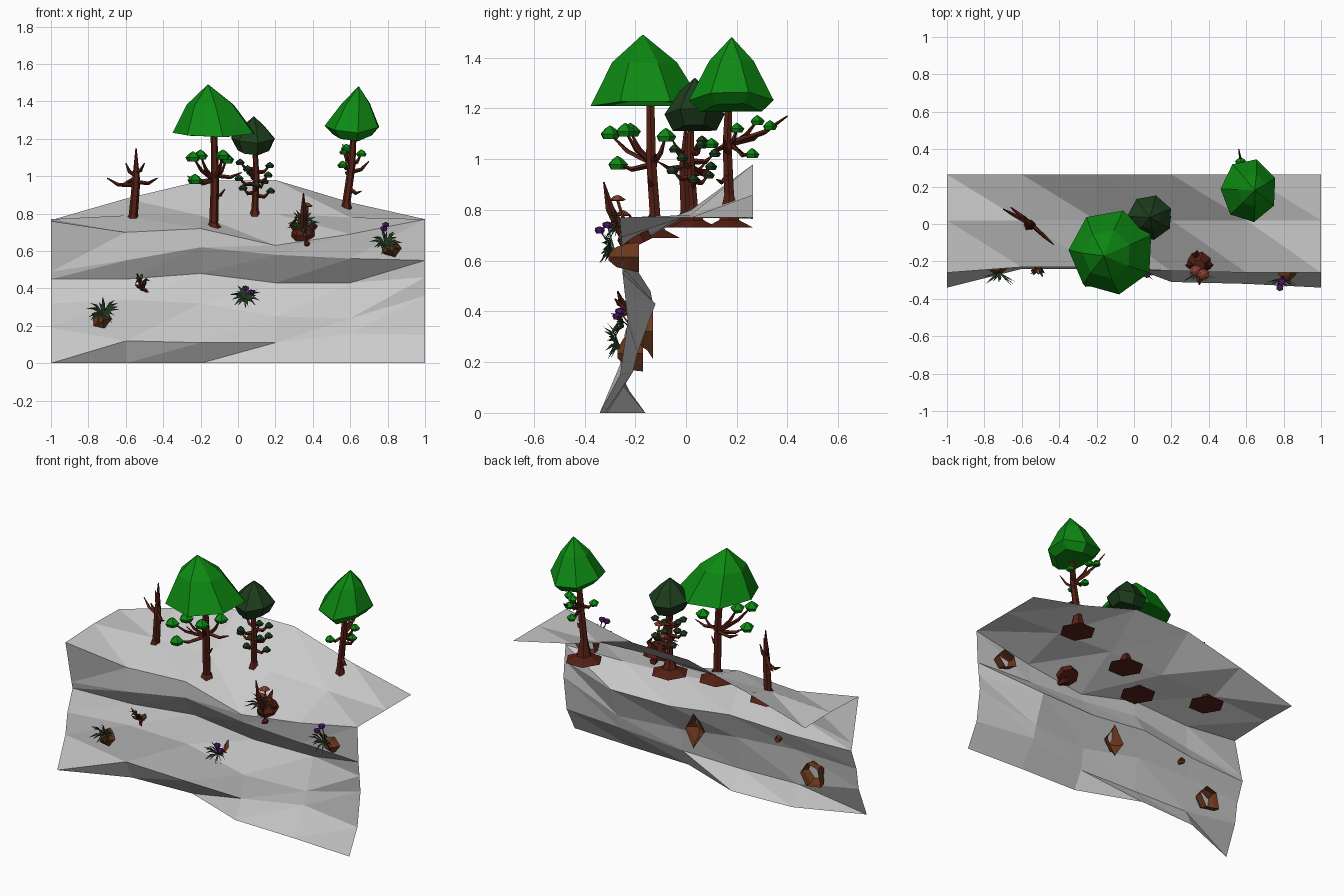
import bpy, math, random
from mathutils import Vector

if "Cube" in bpy.data.objects:
    bpy.data.objects.remove(bpy.data.objects["Cube"])
random.seed(4)


def mat(name, c):
    m = bpy.data.materials.new(name)
    m.diffuse_color = (*c, 1)
    m.use_nodes = True
    m.node_tree.nodes["Principled BSDF"].inputs["Base Color"].default_value = m.diffuse_color
    return m


BARK = mat("bark", (0.09, 0.014, 0.007))
WOOD = mat("wood", (0.15, 0.04, 0.013))
LEAF = mat("leaf", (0.004, 0.25, 0.006))
DARK = mat("dark_leaf", (0.012, 0.045, 0.012))
GRASS = mat("grass", (0.02, 0.05, 0.02))
PURPLE = mat("petal", (0.08, 0.01, 0.15))
RED = mat("mushroom", (0.25, 0.05, 0.03))


class Part:
    """Collects simple pieces into one flat-shaded object."""
    def __init__(self):
        self.v, self.f = [], []

    def loft(self, rings, start=True, end=True):
        n, b = len(rings[0]), len(self.v)
        for r in rings:
            self.v += [tuple(p) for p in r]
        for i in range(len(rings) - 1):
            for j in range(n):
                a, c = b + i * n, (j + 1) % n
                self.f.append((a + j, a + c, a + n + c, a + n + j))
        if start:
            self.f.append(tuple(range(b + n - 1, b - 1, -1)))
        if end:
            self.f.append(tuple(b + (len(rings) - 1) * n + j for j in range(n)))

    def tube(self, pts, radii, n=5):
        pts = [Vector(p) for p in pts]
        rings = []
        for i, p in enumerate(pts):
            d = (pts[min(i + 1, len(pts) - 1)] - pts[max(i - 1, 0)]).normalized()
            u = d.cross(Vector((0, 1, 0)) if abs(d.y) < .8 else Vector((1, 0, 0))).normalized()
            w = d.cross(u)
            rings.append([p + radii[i] * (u * math.cos(a) + w * math.sin(a))
                          for a in (math.tau * k / n for k in range(n))])
        self.loft(rings)

    def crown(self, c, rx, ry, low, high, apex=(0, 0), n=6, mid=.52, jit=.0):
        """Faceted dome: shallow cup, rim, shoulder ring, apex."""
        rings = []
        for s, t, k in ((.72, low, 0), (1, 0, 0), (mid, high * .6, .6), (.01, high, 1)):
            ring = []
            for j in range(n):
                a = math.tau * j / n + .4
                ring.append((c[0] + apex[0] * k + rx * s * math.cos(a),
                             c[1] + apex[1] * k + ry * s * math.sin(a),
                             c[2] + t + jit * math.cos(a * 2) * (k == 0)))
            rings.append(ring)
        self.loft(rings)

    def blade(self, p, d, w):
        p, d = Vector(p), Vector(d)
        s = d.cross(Vector((.3, 1, .2))).normalized() * w
        m = p + d * .55 + Vector((0, 0, .015))
        b = len(self.v)
        self.v += [tuple(q) for q in (p - s * .5, p + s * .5, m + s, m - s, p + d)]
        self.f += [(b, b + 1, b + 2, b + 3), (b + 3, b + 2, b + 4)]

    def done(self, name, m=None):
        me = bpy.data.meshes.new(name)
        me.from_pydata(self.v, [], self.f)
        if m:
            me.materials.append(m)
        ob = bpy.data.objects.new(name, me)
        bpy.context.collection.objects.link(ob)


# Cliff: open faceted sheet, rows of (y values, z values) over six columns
X = (-1, -.6, -.2, .2, .6, 1)
ROWS = (
    ((-.34, -.18, -.16, -.31, -.32, -.34), (0, 0, 0, 0, 0, 0)),
    ((-.26, -.24, -.24, -.25, -.21, -.26), (.19, .12, .11, .11, .16, .15)),
    ((-.24, -.22, -.20, -.23, -.19, -.23), (.32, .34, .32, .25, .24, .36)),
    ((-.19, -.17, -.14, -.13, -.12, -.24), (.45, .45, .48, .43, .43, .46)),
    ((-.20, -.23, -.23, -.24, -.24, -.25), (.49, .55, .62, .58, .56, .55)),
    ((-.26, -.23, -.23, -.25, -.26, -.26), (.76, .70, .72, .63, .69, .77)),
    ((.02, .02, .02, .02, .02, .02), (.77, .79, .79, .80, .78, .77)),
    ((.265,) * 6, (.765, .88, .975, .98, .86, .77)))
cliff = Part()
for ys, zs in ROWS:
    cliff.v += list(zip(X, ys, zs))
for r in range(len(ROWS) - 1):
    for c in range(5):
        a = r * 6 + c
        b, d, e = a + 1, a + 7, a + 6
        cliff.f += [(a, b, d), (a, d, e)] if r < 5 else [(a, b, e), (b, d, e)]
cliff.done("cliff")


# Trees: trunk on a wide root plate, branches, small leaf clumps, main crown
def trunk(name, base, ground, top, twigs, r=.022, tip=.75):
    t = Part()
    x, y, z = base
    p0, p1 = Vector((x, y, ground)), Vector(top)
    mid = p0.lerp(p1, .5) + Vector((.008, -.008, 0))
    t.tube([base, (x, y, z + .03), p0, mid, top], [.11, .045, r * 1.1, r, r * tip], 6)
    for a, b in twigs:
        s = p0.lerp(p1, a)
        e = Vector(b)
        m = s.lerp(e, .6) - Vector((0, 0, .02))
        t.tube([s, m, e], [.012, .01, .003], 4)
    t.done(name, BARK)


def clumps(name, spots, m, r):
    c = Part()
    for s in spots:
        c.crown(s, r, r, -r * .5, r * .8, n=5)
    c.done(name, m)


A = [(-.24, -.3, 1.1), (-.2, -.22, 1.11), (-.08, -.24, 1.11), (-.23, -.27, .98),
     (-.06, -.08, 1.09), (-.27, -.12, 1.0)]
trunk("big_trunk", (-.13, -.12, .69), .75, (-.13, -.14, 1.26),
      [(.45, p) for p in A] + [(.5, (.02, -.12, 1.02)), (.3, (-.07, -.15, .93))])
clumps("big_leaf_clumps", A[:5], LEAF, .042)
c = Part()
c.crown((-.12, -.15, 1.22), .23, .23, 0, .27, (-.04, -.02), 7, .57, .012)
c.done("big_crown", LEAF)

B = [(.09 + .085 * math.cos(i * 2.4), .03 + .085 * math.sin(i * 2.4), .92 + .017 * i)
     for i in range(10)]
trunk("small_trunk", (.09, .03, .73), .82, (.09, .02, 1.17),
      [(.22 + .045 * i, p) for i, p in enumerate(B)], .017)
clumps("small_leaf_clumps", B, DARK, .026)
c = Part()
c.crown((.085, .035, 1.19), .122, .122, -.065, .13, (0, 0), 7, .5, .015)
c.done("small_crown", DARK)

C = [(.58, .28, 1.15), (.57, .33, 1.13), (.6, .26, 1.02), (.56, .1, 1.06), (.66, .2, 1.12)]
trunk("right_trunk", (.58, .17, .73), .86, (.62, .17, 1.26),
      [(.5, p) for p in C] + [(.5, (.56, .4, 1.17)), (.4, (.7, .15, 1.08)), (.2, (.66, .12, .92))], .02)
clumps("right_leaf_clumps", C, LEAF, .03)
c = Part()
c.crown((.615, .18, 1.25), .152, .172, -.045, .23, (.03, .0), 7, .52, .02)
c.done("right_crown", LEAF)

trunk("dead_trunk", (-.56, .0, .73), .79, (-.545, .0, 1.15),
      [(.45, (-.7, .08, .99)), (.5, (-.43, -.11, .99)), (.6, (-.6, .05, 1.07)),
       (.65, (-.5, -.05, 1.07)), (.55, (-.66, .09, .96))], .022, .15)


# Roots set in the cliff wall: ragged shells, open at the back
def lump(name, c, r, n=6, m=WOOD):
    p = Part()
    rings = []
    for t, s in ((-1, 1), (-.2, .95), (.5, .65), (1, .2)):
        rings.append([(c[0] + r[0] * s * math.cos(math.tau * j / n) * random.uniform(.75, 1.15),
                       c[1] - r[1] * t,
                       c[2] + r[2] * s * math.sin(math.tau * j / n) * random.uniform(.75, 1.15))
                      for j in range(n)])
    p.loft(rings, start=False)
    p.done(name, m)


lump("left_root", (-.73, -.22, .235), (.08, .05, .09), 5)
lump("right_root", (.82, -.245, .615), (.075, .06, .065), 5)
lump("middle_root", (.04, -.16, .32), (.075, .03, .1), 4)
lump("twig_root", (-.51, -.2, .40), (.02, .04, .02), 5)

# Broken stump with curved splinters and mushrooms
s = Part()
s.tube([(.35, -.19, .66), (.35, -.21, .7), (.35, -.22, .75)], [.065, .065, .03], 7)
for dx, dy, h in ((-.06, 0, .08), (.0, -.08, .21), (.06, .0, .07), (-.02, .06, .08)):
    s.tube([(.35 + dx * .4, -.22 + dy * .3, .7), (.35 + dx, -.22 + dy, .7 + h * .5),
            (.35 + dx * .6, -.22 + dy * 1.3, .7 + h)], [.022, .017, .003], 4)
s.tube([(.36, -.19, .64), (.37, -.26, .64), (.36, -.28, .63)], [.022, .016, .006], 5)
s.done("stump", BARK)
m = Part()
for p in ((.37, -.27, .84), (.33, -.25, .78)):
    m.tube([(p[0], p[1] + .03, p[2] - .1), p], [.006, .006], 4)
    m.crown(p, .033, .033, -.004, .02, n=6)
m.done("mushrooms", RED)

# Small dead twig on the left wall
t = Part()
for e in ((-.54, -.27, .48), (-.49, -.28, .45), (-.55, -.25, .42), (-.48, -.26, .38)):
    t.tube([(-.51, -.22, .4), Vector((-.51, -.24, .4)).lerp(Vector(e), .6), e], [.012, .01, .003], 4)
t.done("twig", BARK)


# Grass tufts and flowers
def tuft(name, c, n, size):
    g = Part()
    for i in range(n):
        a = math.tau * i / n + random.uniform(-.2, .2)
        k = size * random.uniform(.7, 1.1)
        g.blade(c, (k * math.cos(a), -k * random.uniform(.2, .7), k * (.2 + .8 * math.sin(a))), .007)
    g.done(name, GRASS)


tuft("left_grass", (-.72, -.26, .26), 18, .09)
tuft("middle_grass", (.04, -.245, .34), 16, .085)
tuft("right_grass", (.79, -.29, .63), 16, .085)
tuft("stump_grass", (.35, -.26, .73), 14, .09)
tuft("twig_grass", (-.52, -.25, .43), 5, .05)
f, st = Part(), Part()
for a, p in (((.04, -.21, .33), (.07, -.27, .38)), ((.03, -.21, .33), (.04, -.26, .4)),
             ((.79, -.28, .63), (.78, -.34, .72)), ((.8, -.28, .63), (.79, -.31, .74))):
    st.tube([a, p], [.004, .003], 3)
    f.crown(p, .02, .02, -.012, .015, n=6, mid=.9)
st.done("flower_stems", GRASS)
f.done("flowers", PURPLE)
